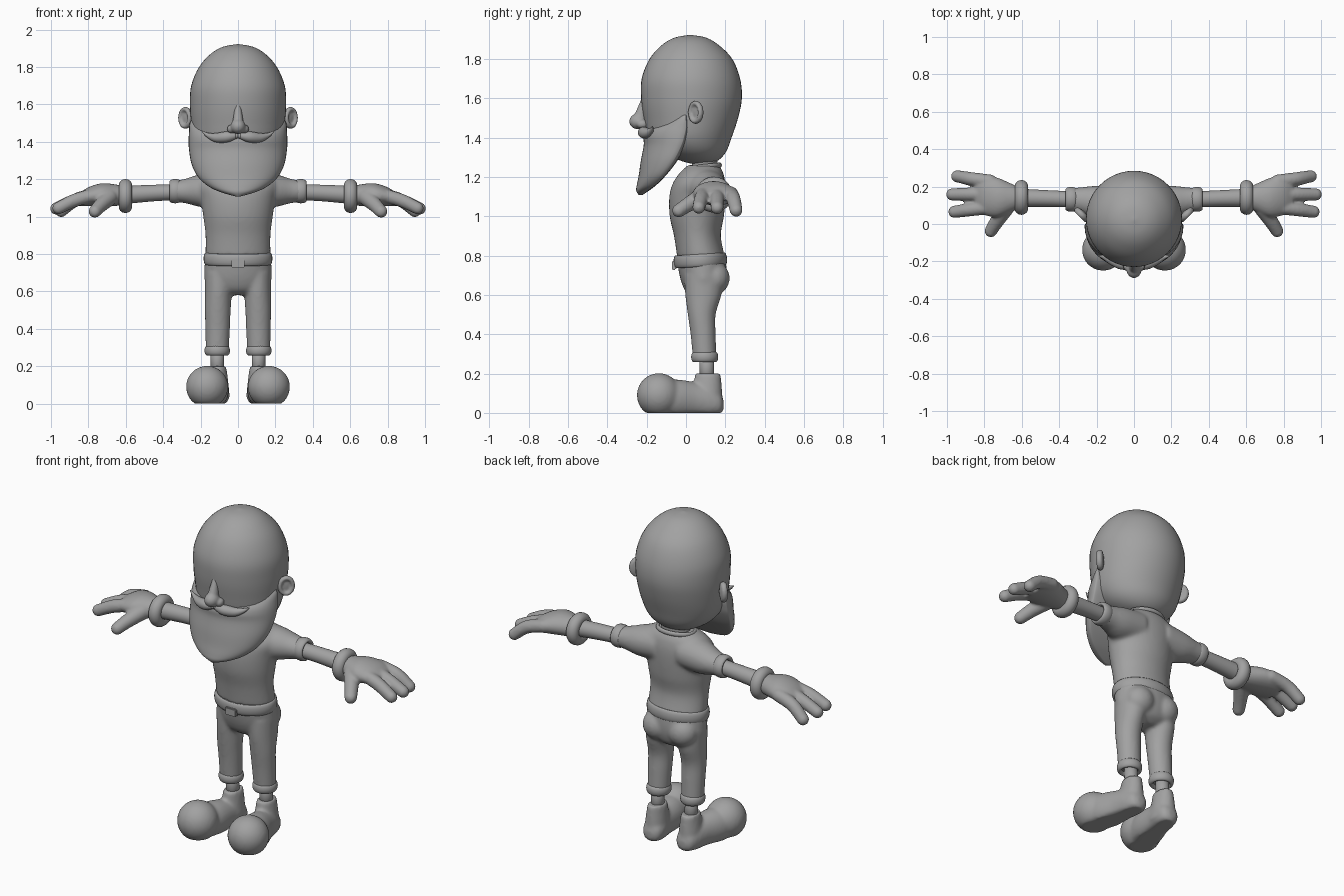
import bpy, bmesh, math
from mathutils import Vector, Matrix

cube = bpy.data.objects.get("Cube")
if cube:
    bpy.data.objects.remove(cube, do_unlink=True)

X, Y, Z = Vector((1, 0, 0)), Vector((0, 1, 0)), Vector((0, 0, 1))

clay = bpy.data.materials.new("plain_grey")
clay.use_nodes = True
GREY = (0.36, 0.36, 0.36, 1)
clay.diffuse_color = GREY
clay.node_tree.nodes["Principled BSDF"].inputs["Base Color"].default_value = GREY


def smooth_rows(rows, steps):
    """Catmull-Rom through rows of (x, y, z, radius, radius)."""
    rows = [Vector(r) for r in rows]
    out = []
    for i in range(len(rows) - 1):
        p1, p2 = rows[i], rows[i + 1]
        p0, p3 = rows[max(i - 1, 0)], rows[min(i + 2, len(rows) - 1)]
        for s in range(steps):
            t = s / steps
            out.append(0.5 * (2 * p1 + (p2 - p0) * t + (2 * p0 - 5 * p1 + 4 * p2 - p3) * t * t
                              + (3 * p1 - p0 - 3 * p2 + p3) * t ** 3))
    return out + [rows[-1]]


def bridge(bm, rings, closed=False):
    n = len(rings[0])
    for k in range(len(rings) - (0 if closed else 1)):
        a, b = rings[k], rings[(k + 1) % len(rings)]
        for i in range(n):
            j = (i + 1) % n
            bm.faces.new((a[i], a[j], b[j], b[i]))


def loft(bm, rows, u=None, v=None, n=32, steps=5, rear=1.0):
    """Elliptical sections along a path; rear scales the +v half."""
    rows = smooth_rows(rows, steps)
    rings = []
    for k, r in enumerate(rows):
        c, a, b = Vector(r[:3]), max(r[3], 0.001), max(r[4], 0.001)
        ru, rv = u, v
        if u is None:
            t = Vector(rows[min(k + 1, len(rows) - 1)][:3]) - Vector(rows[max(k - 1, 0)][:3])
            ru = t.cross(Z).normalized()
            rv = ru.cross(t).normalized()
        ring = []
        for i in range(n):
            w = math.tau * i / n
            s = math.sin(w) * (rear if math.sin(w) > 0 else 1)
            ring.append(bm.verts.new(c + ru * a * math.cos(w) + rv * b * s))
        rings.append(ring)
    bridge(bm, rings)
    bm.faces.new(rings[0])
    bm.faces.new(rings[-1])


def blob(bm, c, radii, turn=0):
    m = Matrix.Translation(c) @ Matrix.Rotation(turn, 4, 'Z') @ Matrix.Diagonal((*radii, 1))
    bmesh.ops.create_uvsphere(bm, u_segments=32, v_segments=20, radius=1, matrix=m)


def limb(bm, pts):
    """Round-ended tube through points of (x, y, z, radius)."""
    loft(bm, [(*p, p[3]) for p in pts], n=20)
    for p in (pts[0], pts[-1]):
        blob(bm, p[:3], (p[3],) * 3)


def ring(bm, c, u, v, a, b, r, h, n=40, m=14):
    """Elliptical hoop with a rounded section r wide and h half-tall."""
    axis, rings = u.cross(v).normalized(), []
    for k in range(n):
        w = math.tau * k / n
        sec = []
        for i in range(m):
            p = math.tau * i / m
            o = r * math.cos(p)
            sec.append(bm.verts.new(Vector(c) + u * (a + o) * math.cos(w)
                                    + v * (b + o) * math.sin(w) + axis * h * math.sin(p)))
        rings.append(sec)
    bridge(bm, rings, True)


def finish(name, bm, voxel=0, mirror=False, smooth=True, relax=6):
    bmesh.ops.recalc_face_normals(bm, faces=bm.faces)
    me = bpy.data.meshes.new(name)
    bm.to_mesh(me)
    bm.free()
    me.materials.append(clay)
    for p in me.polygons:
        p.use_smooth = smooth
    ob = bpy.data.objects.new(name, me)
    bpy.context.collection.objects.link(ob)
    if voxel:
        rm = ob.modifiers.new("Blend", 'REMESH')
        rm.mode, rm.voxel_size, rm.use_smooth_shade = 'VOXEL', voxel, True
        sm = ob.modifiers.new("Relax", 'SMOOTH')
        sm.factor, sm.iterations = 0.5, relax
    if mirror:
        mi = ob.modifiers.new("Mirror", 'MIRROR')
        mi.use_mirror_merge = False
    return ob


# Head and neck
bm = bmesh.new()
loft(bm, [(0, .08, 1.262, .03, .03), (0, .065, 1.285, .12, .1), (0, .04, 1.33, .19, .165),
          (0, .02, 1.4, .233, .212), (0, .025, 1.5, .25, .24), (0, .028, 1.6, .257, .256),
          (0, .025, 1.7, .25, .25), (0, .025, 1.8, .208, .21), (0, .022, 1.87, .146, .145),
          (0, .022, 1.908, .08, .08), (0, .022, 1.922, .004, .004)], X, Y, n=48)
finish("head", bm)
bm = bmesh.new()
loft(bm, [(0, .09, 1.18, .1, .075), (0, .095, 1.25, .085, .065), (0, .09, 1.33, .09, .07)], X, Y)
finish("neck", bm)

# Nose with nostrils
bm = bmesh.new()
loft(bm, [(0, -.2, 1.62, .012, .02), (0, -.215, 1.57, .02, .024), (0, -.235, 1.5, .03, .035)], X, Y)
blob(bm, (0, -.243, 1.482), (.04, .046, .04))
for s in (-1, 1):
    blob(bm, (s * .035, -.222, 1.468), (.024, .03, .024))
finish("nose", bm, .006, relax=5)

# Beard, moustache and ears
bm = bmesh.new()
loft(bm, [(0, -.225, 1.107, .01, .015), (0, -.195, 1.13, .09, .058), (0, -.16, 1.16, .155, .09),
          (0, -.115, 1.21, .212, .125), (0, -.065, 1.28, .248, .165), (0, -.025, 1.36, .262, .19),
          (0, -.01, 1.41, .264, .205), (0, -.002, 1.45, .262, .187), (0, 0, 1.5, .258, .1),
          (0, 0, 1.53, .24, .04)], X, Y, n=48, rear=.12)
finish("beard", bm)
bm = bmesh.new()
limb(bm, [(.012, -.22, 1.432, .016), (.06, -.216, 1.426, .029), (.115, -.196, 1.422, .025),
          (.16, -.178, 1.435, .013), (.192, -.17, 1.457, .003)])
finish("moustache", bm, mirror=True)
bm = bmesh.new()
out = Vector((1, 1, 0)).normalized()
ring(bm, (.281, .05, 1.528), out, Z, .035, .046, .013, .017)
blob(bm, (.275, .056, 1.528), (.037, .014, .05), math.pi / 4)
finish("ear", bm, .006, True, relax=4)

# Shirt with shoulders, collar and sleeve cuffs
bm = bmesh.new()
loft(bm, [(0, .077, .79, .175, .122), (0, .058, .9, .174, .119), (0, .055, 1.0, .186, .138),
          (0, .058, 1.1, .2, .143), (0, .067, 1.17, .215, .133), (0, .08, 1.225, .18, .108),
          (0, .09, 1.262, .105, .075)], X, Y, n=40)
for s in (-1, 1):
    loft(bm, [(s * .08, .09, 1.15, .115, .1), (s * .2, .11, 1.14, .095, .088),
              (s * .28, .125, 1.137, .072, .066), (s * .345, .132, 1.135, .06, .056)], Y, Z)
finish("shirt", bm, .011, relax=8)
bm = bmesh.new()
ring(bm, (0, .09, 1.252), X, Vector((0, 1, .1)), .108, .082, .01, .013)
finish("collar", bm)
bm = bmesh.new()
ring(bm, (.336, .132, 1.136), Y, Z, .053, .052, .013, .03)
finish("sleeve_cuff", bm, mirror=True)

# Arms and gloves
bm = bmesh.new()
loft(bm, [(.3, .13, 1.132, .043, .042), (.45, .136, 1.126, .044, .044),
          (.62, .14, 1.115, .049, .049)], Y, Z)
finish("arm", bm, mirror=True)
bm = bmesh.new()
ring(bm, (.602, .142, 1.11), Y, Z, .06, .058, .033, .036)
finish("glove_cuff", bm, mirror=True)
bm = bmesh.new()
loft(bm, [(.6, .14, 1.11, .05, .05), (.66, .14, 1.115, .078, .058), (.73, .142, 1.117, .106, .061),
          (.8, .155, 1.107, .108, .05), (.85, .16, 1.09, .09, .034)], Y, Z)
for y0, y1, tip, drop in ((.228, .255, .945, 1.03), (.16, .158, .972, 1.043), (.09, .065, .96, 1.045)):
    limb(bm, [(.77, y0, 1.115, .037), (.87, (y0 + y1) / 2, 1.088, .036), (tip, y1, drop, .033)])
limb(bm, [(.69, .08, 1.1, .045), (.735, .012, 1.06, .038), (.765, -.037, 1.028, .034)])
finish("glove", bm, .008, True, relax=5)

# Trousers, belt and rolled cuffs
bm = bmesh.new()
loft(bm, [(0, .075, .8, .174, .125), (0, .085, .72, .18, .122), (0, .09, .66, .178, .112),
          (0, .092, .61, .15, .09), (0, .09, .58, .09, .05)], X, Y, n=40)
for s in (-1, 1):
    loft(bm, [(s * .095, .09, .7, .083, .1), (s * .104, .088, .6, .073, .092),
              (s * .108, .08, .5, .069, .071), (s * .109, .087, .4, .066, .064),
              (s * .111, .095, .275, .061, .06)], X, Y)
    blob(bm, (s * .083, .142, .685), (.085, .08, .085))
finish("trousers", bm, .01, relax=6)
bm = bmesh.new()
ring(bm, (0, .073, .775), X, Vector((0, 1, .06)), .172, .124, .012, .033)
finish("belt", bm)
bm = bmesh.new()
bmesh.ops.create_cube(bm, size=1, matrix=Matrix.Translation((0, -.062, .75))
                      @ Matrix.Diagonal((.07, .02, .045, 1)))
bmesh.ops.bevel(bm, geom=bm.edges[:], offset=.004, segments=2, affect='EDGES')
finish("buckle", bm, smooth=False)
bm = bmesh.new()
ring(bm, (.111, .095, .284), X, Y, .054, .055, .014, .027)
finish("trouser_cuff", bm, mirror=True)

# Ankles and big shoes
bm = bmesh.new()
loft(bm, [(.11, .108, .15, .036, .037), (.11, .104, .3, .036, .037)], X, Y, n=24, steps=2)
finish("ankle", bm, mirror=True)
bm = bmesh.new()
blob(bm, (.165, -.138, .09), (.113, .112, .112))
loft(bm, [(.165, -.16, .07, .09, .09), (.145, -.05, .07, .093, .1), (.125, .05, .065, .075, .09),
          (.112, .13, .055, .066, .08), (.109, .175, .045, .05, .055), (.108, .192, .04, .02, .02)],
     X, Z)
loft(bm, [(.112, .105, .03, .068, .085), (.11, .11, .12, .058, .073),
          (.109, .111, .2, .046, .066)], X, Y)
for vert in bm.verts:
    vert.co.z = max(vert.co.z, 0)
finish("shoe", bm, .01, True)
